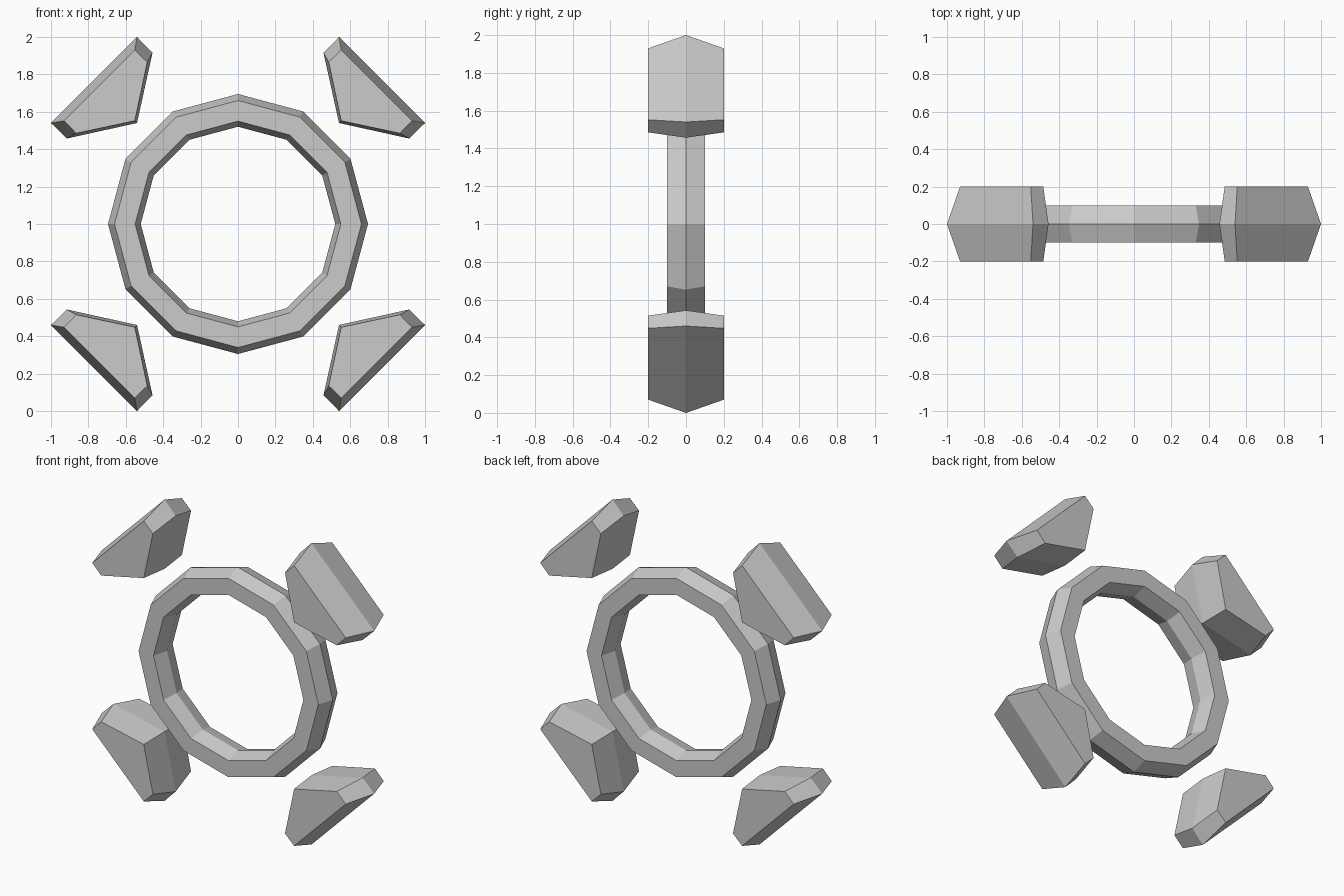
import bpy
from math import sin, cos, pi

if "Cube" in bpy.data.objects:
    bpy.data.objects.remove(bpy.data.objects["Cube"])

CENTRE_Z = 1.0


def make_object(name, verts, faces):
    mesh = bpy.data.meshes.new(name)
    mesh.from_pydata(verts, [], faces)
    mesh.update()
    obj = bpy.data.objects.new(name, mesh)
    bpy.context.collection.objects.link(obj)
    return obj


# Ring: hexagonal cross-section (radius, y) swept around 12 sides
def make_ring(name, section, sides):
    n = len(section)
    verts = []
    for i in range(sides):
        a = 2 * pi * i / sides
        verts += [(r * cos(a), y, CENTRE_Z + r * sin(a)) for r, y in section]
    faces = []
    for i in range(sides):
        j = (i + 1) % sides
        for k in range(n):
            m = (k + 1) % n
            faces.append((i * n + k, i * n + m, j * n + m, j * n + k))
    return make_object(name, verts, faces)


make_ring("ring", [(0.695, 0), (0.66, 0.1), (0.55, 0.1),
                   (0.52, 0), (0.55, -0.1), (0.66, -0.1)], 12)

# Corner blocks: wide middle outline tapering to smaller front and back faces
MIDDLE = [(0.54, 1.0), (1.0, 0.54), (0.915, 0.457), (0.54, 0.54), (0.457, 0.915)]
FACE = [(0.552, 0.93), (0.93, 0.552), (0.865, 0.485), (0.552, 0.552), (0.485, 0.865)]


def make_block(name, sx, sz):
    layers = [(FACE, -0.2), (MIDDLE, 0), (FACE, 0.2)]
    verts = [(sx * x, y, CENTRE_Z + sz * z) for outline, y in layers for x, z in outline]
    n = len(MIDDLE)
    faces = [tuple(range(n)), tuple(reversed(range(2 * n, 3 * n)))]
    for b in (0, n):
        for k in range(n):
            m = (k + 1) % n
            faces.append((b + k, b + n + k, b + n + m, b + m))
    # outline is clockwise seen from the front; flip the mirrored blocks
    if sx * sz > 0:
        faces = [f[::-1] for f in faces]
    return make_object(name, verts, faces)


for side, sx in (("left", -1), ("right", 1)):
    for level, sz in (("lower", -1), ("upper", 1)):
        make_block(f"{level}_{side}_block", sx, sz)

# Make all normals point outward
import bmesh
for obj in bpy.context.collection.objects:
    bm = bmesh.new()
    bm.from_mesh(obj.data)
    bmesh.ops.recalc_face_normals(bm, faces=bm.faces)
    bm.to_mesh(obj.data)
    bm.free()
